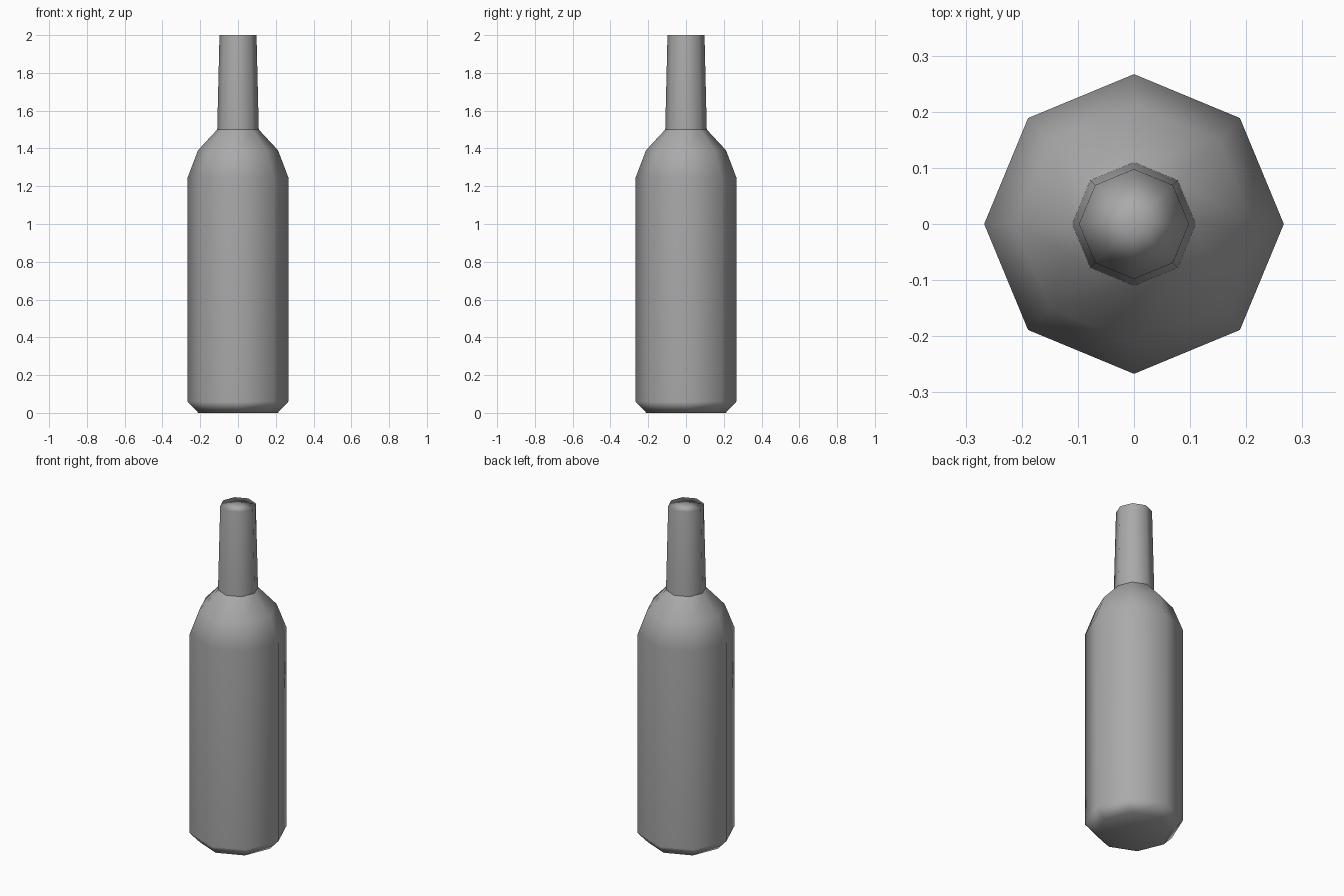
import bpy
import math

cube = bpy.data.objects.get("Cube")
if cube:
    bpy.data.objects.remove(cube, do_unlink=True)

SIDES = 8

grey = bpy.data.materials.new("neutral grey")
grey.use_nodes = True
colour = (0.4, 0.4, 0.4, 1)
grey.diffuse_color = colour
grey.node_tree.nodes["Principled BSDF"].inputs["Base Color"].default_value = colour


def lathe(name, profile):
    """Turn (radius, height) points around z; zero radius makes a closing fan."""
    verts, rings, faces = [], [], []
    for r, z in profile:
        start = len(verts)
        count = SIDES if r > 0 else 1
        for i in range(count):
            a = math.tau * i / SIDES
            verts.append((r * math.cos(a), r * math.sin(a), z))
        rings.append([start + i % count for i in range(SIDES)])
    for low, high in zip(rings, rings[1:]):
        for i in range(SIDES):
            j = (i + 1) % SIDES
            quad = [low[i], low[j], high[j], high[i]]
            faces.append(list(dict.fromkeys(quad)))
    mesh = bpy.data.meshes.new(name)
    mesh.from_pydata(verts, [], faces)
    mesh.materials.append(grey)
    mesh.shade_smooth()
    obj = bpy.data.objects.new(name, mesh)
    bpy.context.collection.objects.link(obj)
    # Large faces dominate the smooth shading
    weighted = obj.modifiers.new("Weighted Normal", "WEIGHTED_NORMAL")
    weighted.mode = "FACE_AREA"
    return obj


# Body: flat base, chamfered foot, straight wall and rounded shoulder
lathe("bottle_body", [(0, 0), (0.21, 0), (0.267, 0.06), (0.267, 1.245),
                      (0.212, 1.39), (0.11, 1.5)])

# Neck: tapered, closed at the top
lathe("bottle_neck", [(0.11, 1.5), (0.098, 2), (0, 2)])
